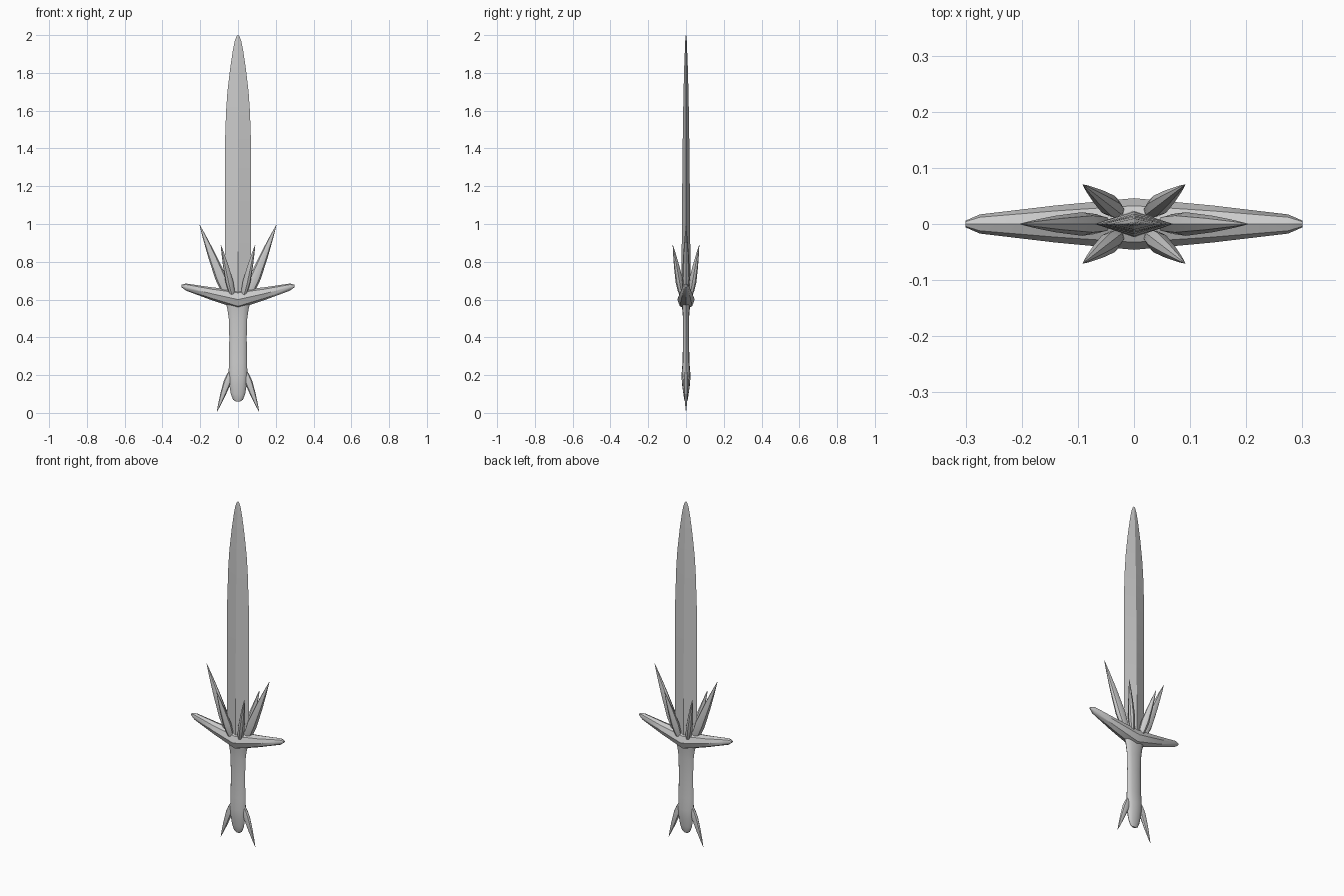
import bpy, bmesh, math
from mathutils import Vector

cube = bpy.data.objects.get("Cube")
if cube:
    bpy.data.objects.remove(cube, do_unlink=True)

steel = bpy.data.materials.new("plain grey steel")
steel.use_nodes = True
grey = (0.6, 0.6, 0.6, 1)
steel.diffuse_color = grey
steel.node_tree.nodes["Principled BSDF"].inputs["Base Color"].default_value = grey


def loft(name, stations, u, v, sides=8, angle=40):
    """Skin elliptical rings; each station is (centre, radius along u, radius along v)."""
    u, v = Vector(u).normalized(), Vector(v).normalized()
    bm = bmesh.new()
    rings = []
    for centre, a, b in stations:
        rings.append([bm.verts.new(Vector(centre)
                                   + u * a * math.cos(math.tau * i / sides)
                                   + v * b * math.sin(math.tau * i / sides))
                      for i in range(sides)])
    for low, high in zip(rings, rings[1:]):
        for i in range(sides):
            j = (i + 1) % sides
            bm.faces.new((low[i], low[j], high[j], high[i]))
    bm.faces.new(rings[0][::-1])
    bm.faces.new(rings[-1])
    bmesh.ops.recalc_face_normals(bm, faces=bm.faces)
    mesh = bpy.data.meshes.new(name)
    bm.to_mesh(mesh)
    bm.free()
    mesh.materials.append(steel)
    obj = bpy.data.objects.new(name, mesh)
    bpy.context.collection.objects.link(obj)
    bpy.ops.object.select_all(action='DESELECT')
    obj.select_set(True)
    bpy.context.view_layer.objects.active = obj
    bpy.ops.object.shade_smooth_by_angle(angle=math.radians(angle))
    return obj


def spike(name, root, tip, wide, deep, swell=0.3):
    """Leaf-shaped thorn from root to tip."""
    root, tip = Vector(root), Vector(tip)
    axis = (tip - root).normalized()
    flat = Vector((axis.x, axis.y, 0)).normalized()
    side = Vector((-flat.y, flat.x, 0))
    shape = [(0, 0.5), (swell * 0.5, 0.85), (swell, 1), (0.6, 0.7), (0.85, 0.32), (1, 0.03)]
    loft(name, [(root.lerp(tip, t), wide * r, deep * r) for t, r in shape],
         axis.cross(side), side)


# Blade with a diamond section
blade = [(0.58, 0.07, 0.024), (1.0, 0.07, 0.022), (1.4, 0.07, 0.018),
         (1.6, 0.063, 0.015), (1.7, 0.056, 0.013), (1.82, 0.042, 0.01),
         (1.92, 0.027, 0.006), (1.97, 0.017, 0.004), (1.993, 0.008, 0.002),
         (2.0, 0.002, 0.001)]
loft("blade", [((0, 0, z), w, d) for z, w, d in blade], (1, 0, 0), (0, 1, 0), 4, 20)

# Grip with a rounded pommel
grip = [(0.06, 0.012, 0.005), (0.07, 0.026, 0.009), (0.1, 0.038, 0.014),
        (0.15, 0.046, 0.021), (0.2, 0.05, 0.024), (0.27, 0.048, 0.018),
        (0.4, 0.046, 0.016), (0.5, 0.049, 0.016), (0.55, 0.056, 0.02),
        (0.6, 0.07, 0.025)]
loft("grip", [((0, 0, z), w, d) for z, w, d in grip], (1, 0, 0), (0, 1, 0), 12)

# Crossguard with upswept arms
arm = [(0.3, 0.672, 0.006, 0.006), (0.275, 0.666, 0.019, 0.017),
       (0.14, 0.631, 0.034, 0.033)]
guard = [((-x, 0, z), h, d) for x, z, h, d in arm]
guard += [((0, 0, 0.6), 0.05, 0.046)]
guard += [((x, 0, z), h, d) for x, z, h, d in reversed(arm)]
loft("crossguard", guard, (0, 0, 1), (0, 1, 0))

# Thorns above the guard and at the pommel
for s, label in ((1, "left"), (-1, "right")):
    spike("large_thorn_" + label, (s * 0.045, 0, 0.6), (s * 0.203, 0, 0.995), 0.03, 0.021)
    spike("pommel_thorn_" + label, (s * 0.035, 0, 0.225), (s * 0.112, 0, 0.005), 0.02, 0.013)
    for t, face in ((-1, "front"), (1, "back")):
        spike("small_thorn_" + face + "_" + label, (s * 0.026, t * 0.02, 0.61),
              (s * 0.091, t * 0.07, 0.89), 0.022, 0.019)
